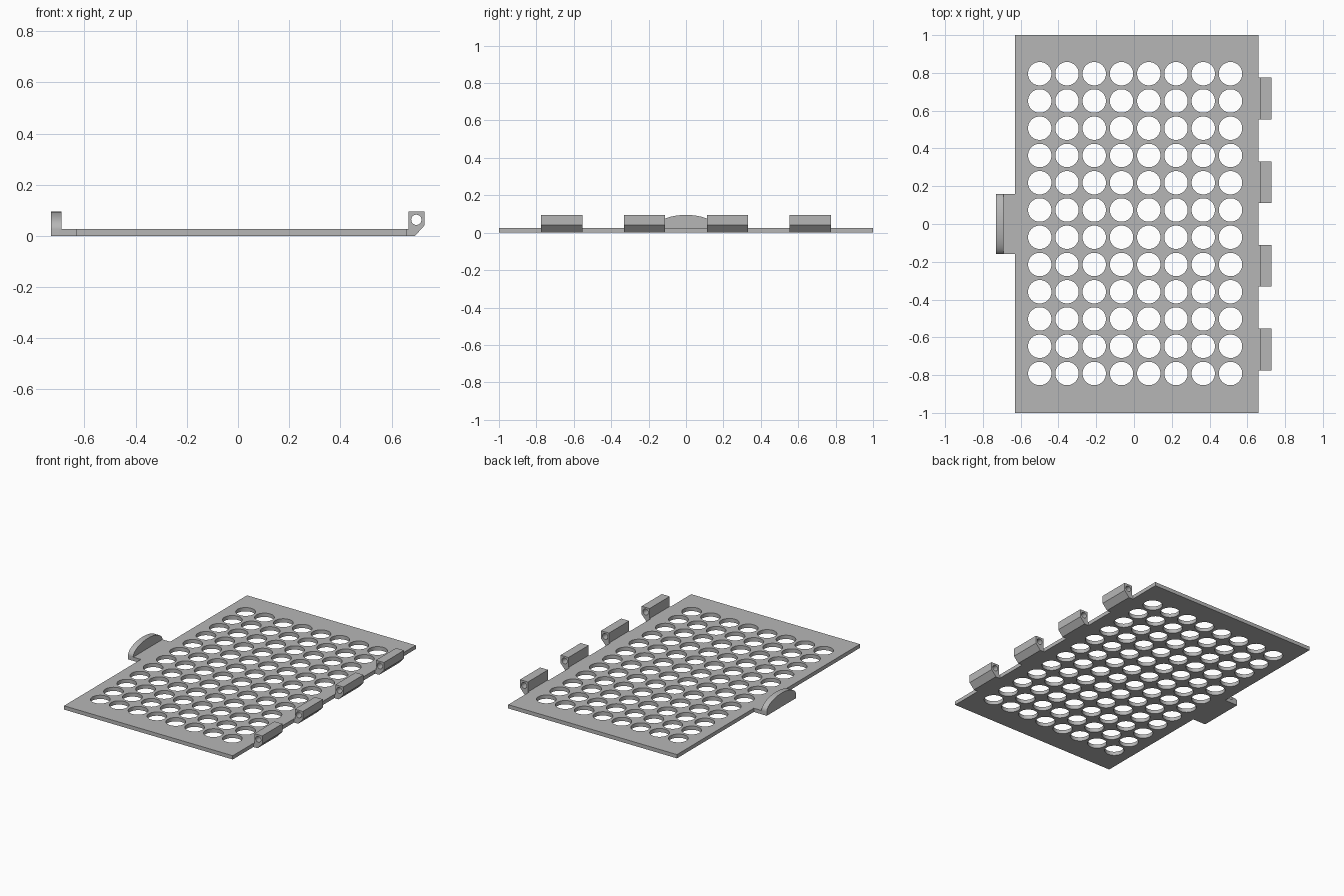
import bpy, bmesh
from math import sin, cos, pi, radians
from mathutils import Euler

if "Cube" in bpy.data.objects:
    bpy.data.objects.remove(bpy.data.objects["Cube"])

# One plain grey for everything
grey = bpy.data.materials.new("plain_grey")
grey.use_nodes = True
grey.diffuse_color = (0.47, 0.47, 0.47, 1)
grey.node_tree.nodes["Principled BSDF"].inputs["Base Color"].default_value = grey.diffuse_color


def arc(cx, cy, rx, ry, end=2 * pi, n=48):
    closed = end > 6
    steps = n if closed else n + 1
    return [(cx + rx * cos(end * i / n), cy + ry * sin(end * i / n)) for i in range(steps)]


def plate(name, loops, depth, rotation, location):
    """Extrude an outline with holes, centred on its local depth axis."""
    curve = bpy.data.curves.new(name, "CURVE")
    curve.dimensions = "2D"
    curve.fill_mode = "BOTH"
    curve.extrude = depth / 2
    for loop in loops:
        spline = curve.splines.new("POLY")
        spline.points.add(len(loop) - 1)
        for point, (x, y) in zip(spline.points, loop):
            point.co = (x, y, 0, 1)
        spline.use_cyclic_u = True
    temp = bpy.data.objects.new(name + "_profile", curve)
    bpy.context.collection.objects.link(temp)
    bpy.context.view_layer.update()
    mesh = bpy.data.meshes.new_from_object(
        temp.evaluated_get(bpy.context.evaluated_depsgraph_get()))
    bpy.data.objects.remove(temp)

    # Weld caps to walls and turn the part into place
    bm = bmesh.new()
    bm.from_mesh(mesh)
    bmesh.ops.remove_doubles(bm, verts=bm.verts, dist=1e-5)
    bmesh.ops.recalc_face_normals(bm, faces=bm.faces)
    bm.transform(Euler([radians(a) for a in rotation]).to_matrix().to_4x4())
    bm.to_mesh(mesh)
    bm.free()
    mesh.materials.clear()
    mesh.materials.append(grey)
    obj = bpy.data.objects.new(name, mesh)
    obj.location = location
    bpy.context.collection.objects.link(obj)
    bpy.ops.object.select_all(action="DESELECT")
    obj.select_set(True)
    bpy.context.view_layer.objects.active = obj
    bpy.ops.object.shade_smooth_by_angle(angle=radians(30))
    return obj


THICK = 0.026
LEFT, RIGHT = -0.631, 0.66
TAB = 0.16

# Perforated panel with the latch tab in its outline
outline = [(LEFT, -1), (RIGHT, -1), (RIGHT, 1), (LEFT, 1),
           (LEFT, TAB), (-0.7, TAB), (-0.7, -TAB), (LEFT, -TAB)]
pitch = 0.1443
holes = [arc(0.006 + (c - 3.5) * pitch, 0.002 + (r - 5.5) * pitch, 0.062, 0.062)
         for c in range(8) for r in range(12)]
plate("perforated_panel", [outline] + holes, THICK, (0, 0, 0), (0, 0, THICK / 2))

# Upright latch lip with a domed top
dome = arc(0, THICK, TAB, 0.069, pi)
plate("latch_lip", [dome + [(-TAB, 0), (TAB, 0)]], 0.04, (90, 0, 90), (-0.71, 0, 0))

# Four chamfered hinge knuckles with pin holes
knuckle = [(RIGHT, 0), (0.692, 0), (0.728, 0.04), (0.728, 0.095),
           (0.667, 0.095), (0.667, THICK), (RIGHT, THICK)]
pin_hole = arc(0.697, 0.063, 0.02, 0.02, n=32)
for i in range(4):
    plate(f"hinge_knuckle_{i + 1}", [knuckle, pin_hole], 0.22,
          (90, 0, 0), (0, (i - 1.5) * 0.443, 0))
